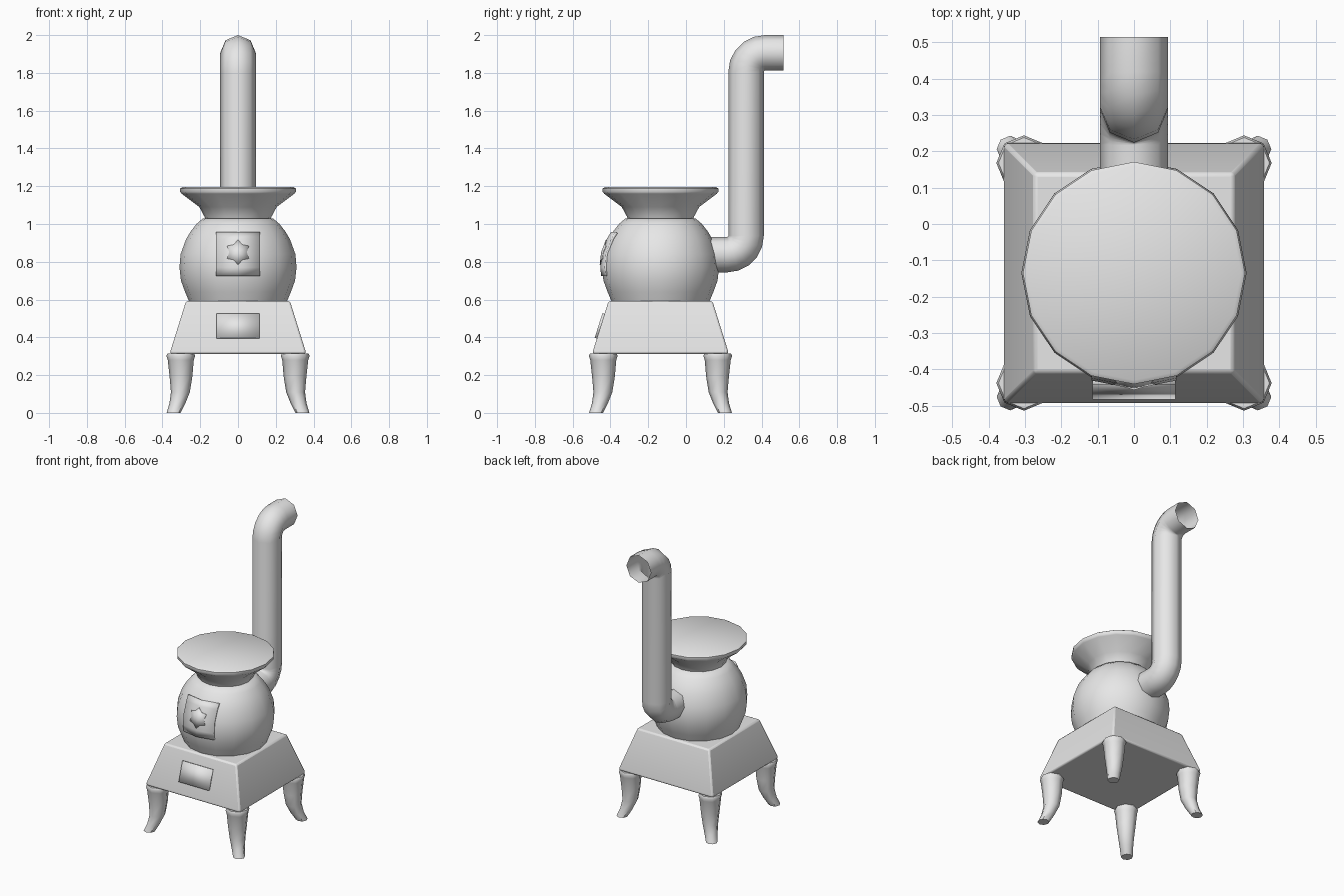
import bpy, bmesh
from math import sin, cos, pi, tan, radians, sqrt
from mathutils import Vector

cube = bpy.data.objects.get("Cube")
if cube:
    bpy.data.objects.remove(cube, do_unlink=True)

iron = bpy.data.materials.new("grey_iron")
iron.use_nodes = True
iron.diffuse_color = (0.8, 0.8, 0.8, 1)
iron.node_tree.nodes["Principled BSDF"].inputs["Base Color"].default_value = (0.8, 0.8, 0.8, 1)

AXIS_Y = -0.135     # stove axis
SIDES = 16


def add_object(name, bm, solid=0, bevel=0):
    """Finish a bmesh as a smooth shaded object."""
    bmesh.ops.recalc_face_normals(bm, faces=bm.faces)
    mesh = bpy.data.meshes.new(name)
    bm.to_mesh(mesh)
    bm.free()
    mesh.materials.append(iron)
    ob = bpy.data.objects.new(name, mesh)
    bpy.context.collection.objects.link(ob)
    if solid:
        mod = ob.modifiers.new("thickness", 'SOLIDIFY')
        mod.thickness, mod.offset = solid, 0
    if bevel:
        mod = ob.modifiers.new("soft_edges", 'BEVEL')
        mod.width, mod.segments = bevel, 2
    bpy.ops.object.select_all(action='DESELECT')
    ob.select_set(True)
    bpy.context.view_layer.objects.active = ob
    bpy.ops.object.shade_smooth_by_angle(angle=radians(50))
    return ob


def loft(name, rings, closed=True, caps=True, **finish):
    """Skin a stack of equal point rings."""
    bm = bmesh.new()
    rows = [[bm.verts.new(p) for p in ring] for ring in rings]
    n = len(rows[0])
    for a, b in zip(rows, rows[1:]):
        for i in range(n if closed else n - 1):
            j = (i + 1) % n
            bm.faces.new((a[i], a[j], b[j], b[i]))
    if closed and caps:
        bm.faces.new(rows[0])
        bm.faces.new(rows[-1])
    return add_object(name, bm, **finish)


def circle(x, y, z, r, n, turn=0.0):
    return [Vector((x + r * cos(turn + 2 * pi * i / n),
                    y + r * sin(turn + 2 * pi * i / n), z)) for i in range(n)]


# Square tapered base
base_profile = [(0.312, 0.358), (0.33, 0.357), (0.592, 0.275)]
loft("base", [circle(0, AXIS_Y, z, h * sqrt(2), 4, pi / 4) for z, h in base_profile],
     bevel=0.01)

# Round firebox
globe_profile = [(0.58, 0.255), (0.64, 0.28), (0.70, 0.302), (0.77, 0.31), (0.84, 0.304),
                 (0.92, 0.275), (0.96, 0.251), (1.0, 0.22), (1.03, 0.185)]
loft("firebox", [circle(0, AXIS_Y, z, r, SIDES) for z, r in globe_profile])

# Flared neck and top plate
top_profile = [(1.02, 0.17), (1.04, 0.178), (1.09, 0.205), (1.16, 0.298),
               (1.17, 0.306), (1.188, 0.306), (1.195, 0.295)]
loft("top_plate", [circle(0, AXIS_Y, z, r, SIDES) for z, r in top_profile])


def front_surface(x, z, offset):
    """Point on the two front facets of the firebox."""
    for (z0, r0), (z1, r1) in zip(globe_profile, globe_profile[1:]):
        if z0 <= z <= z1:
            r = r0 + (r1 - r0) * (z - z0) / (z1 - z0)
            return Vector((x, AXIS_Y - r - offset + abs(x) * tan(pi / SIDES), z))


# Fire door wrapped over the firebox front
loft("fire_door", [[front_surface(x, z, 0.002) for x in (-0.116, 0, 0.116)]
                   for z in (0.725, 0.77, 0.84, 0.92, 0.955)],
     closed=False, solid=0.014)

# Six pointed ornament on the door
bm = bmesh.new()
hub = bm.verts.new(front_surface(0, 0.85, 0.012))
tips = []
for i in range(12):
    r = 0.066 if i % 2 == 0 else 0.046
    a = pi / 2 + i * pi / 6
    x = r * cos(a) if i % 6 else 0
    tips.append(bm.verts.new(front_surface(x, 0.85 + r * sin(a), 0.011)))
for i in range(12):
    bm.faces.new((hub, tips[i], tips[(i + 1) % 12]))
add_object("door_ornament", bm, solid=0.004)

# Ash drawer plate lying on the sloped base front
def base_front(x, z):
    half = 0.357 - 0.082 * (z - 0.33) / 0.262
    return Vector((x, AXIS_Y - half - 0.004, z))

loft("ash_drawer", [[base_front(x, z) for x in (-0.114, 0.114)] for z in (0.395, 0.525)],
     closed=False, solid=0.016)

# Four splayed legs: height, diagonal offset, radius
leg_profile = [(0, 0.341, 0.037), (0.05, 0.321, 0.042), (0.11, 0.305, 0.05),
               (0.19, 0.302, 0.06), (0.28, 0.303, 0.069), (0.302, 0.303, 0.076),
               (0.315, 0.303, 0.07)]
for sx, side in ((1, "left"), (-1, "right")):
    for sy, end in ((-1, "front"), (1, "back")):
        loft(f"{end}_{side}_leg",
             [circle(sx * c, AXIS_Y + sy * c, z, r, 8) for z, c, r in leg_profile])

# Stove pipe with two elbows, open at the outlet
PIPE_R, BEND = 0.094, 0.1


def pipe_ring(y, z, ny, nz):
    return [Vector((PIPE_R * sin(2 * pi * i / 8),
                    y + ny * PIPE_R * cos(2 * pi * i / 8),
                    z + nz * PIPE_R * cos(2 * pi * i / 8))) for i in range(8)]


bend_angles = [i * pi / 10 for i in range(6)]
pipe = [pipe_ring(0.1, 0.838, 0, 1)]
pipe += [pipe_ring(0.218 + BEND * sin(a), 0.938 - BEND * cos(a), -sin(a), cos(a))
         for a in bend_angles]
pipe += [pipe_ring(0.418 - BEND * cos(a), 1.806 + BEND * sin(a), -cos(a), sin(a))
         for a in bend_angles]
pipe.append(pipe_ring(0.515, 1.906, 0, 1))
loft("stove_pipe", pipe, caps=False)
